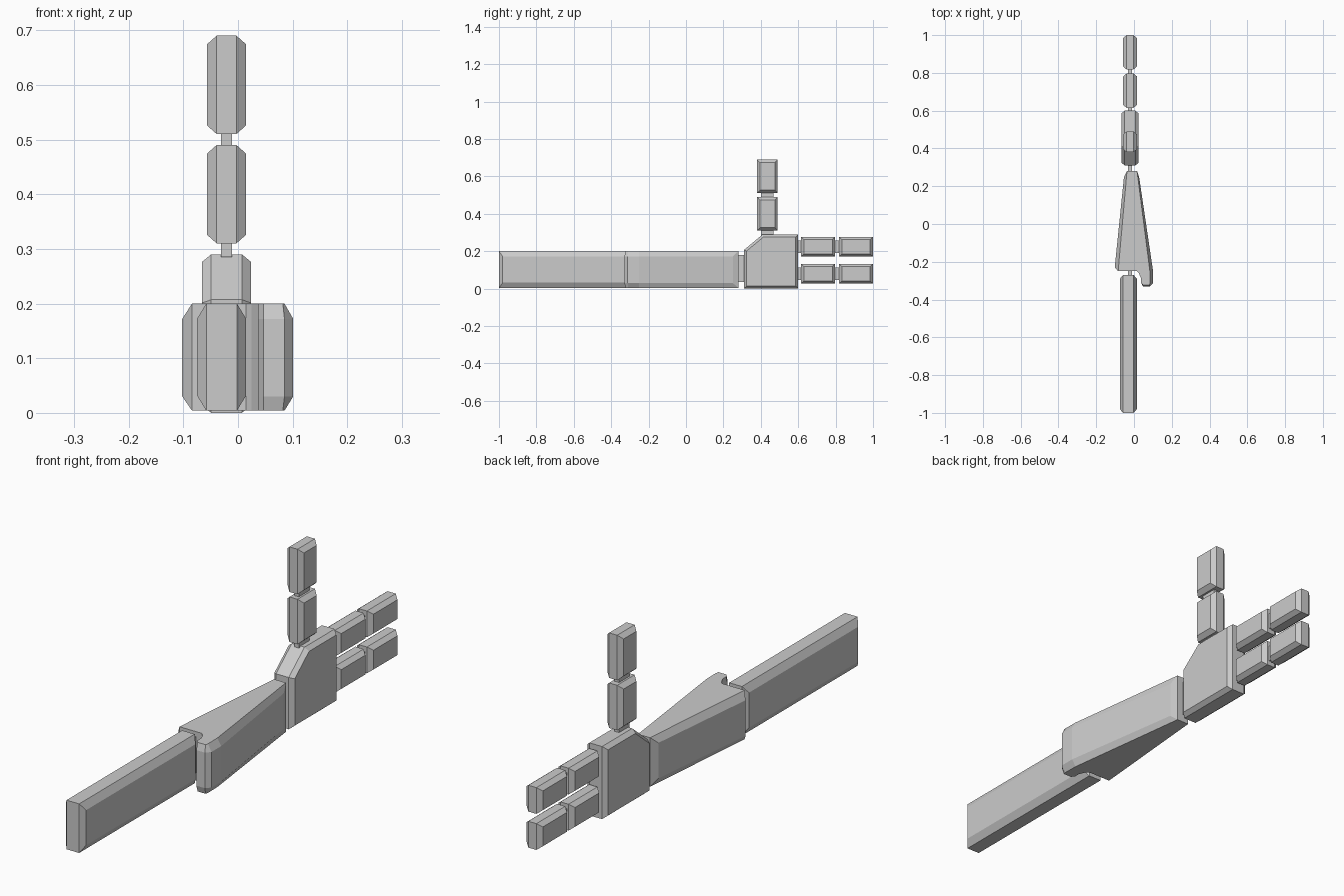
import bpy
import bmesh

cube = bpy.data.objects.get("Cube")
if cube:
    bpy.data.objects.remove(cube, do_unlink=True)

grey = bpy.data.materials.new("plain grey")
grey.use_nodes = True
grey.diffuse_color = (0.6, 0.6, 0.6, 1)
grey.node_tree.nodes["Principled BSDF"].inputs["Base Color"].default_value = (0.6, 0.6, 0.6, 1)


def loft(name, rings):
    """Join matching rings of points into a closed solid."""
    bm = bmesh.new()
    loops = [[bm.verts.new(p) for p in ring] for ring in rings]
    for a, b in zip(loops, loops[1:]):
        for i in range(len(a)):
            j = (i + 1) % len(a)
            bm.faces.new((a[i], a[j], b[j], b[i]))
    bm.faces.new(loops[0][::-1])
    bm.faces.new(loops[-1])
    bmesh.ops.remove_doubles(bm, verts=bm.verts, dist=0.0005)
    bmesh.ops.recalc_face_normals(bm, faces=bm.faces)
    mesh = bpy.data.meshes.new(name)
    bm.to_mesh(mesh)
    bm.free()
    mesh.materials.append(grey)
    obj = bpy.data.objects.new(name, mesh)
    bpy.context.collection.objects.link(obj)
    return obj


def slab(name, outline, cx, core, half, inset_y, inset_z):
    """Side outline (y, z) with a flat rim and chamfered left and right faces."""
    ys, zs = zip(*outline)
    my, mz = (min(ys) + max(ys)) / 2, (min(zs) + max(zs)) / 2
    sy = 1 - 2 * inset_y / (max(ys) - min(ys))
    sz = 1 - 2 * inset_z / (max(zs) - min(zs))
    small = [(my + (y - my) * sy, mz + (z - mz) * sz) for y, z in outline]
    layers = [(-half, small), (-core, outline), (core, outline), (half, small)]
    return loft(name, [[(cx + x, y, z) for y, z in ring] for x, ring in layers])


def rect(y0, y1, z0, z1):
    return [(y0, z0), (y1, z0), (y1, z1), (y0, z1)]


def joint(name, y0, y1, z0, z1):
    """Thin plain connector between two segments."""
    outline = rect(y0, y1, z0, z1)
    return loft(name, [[(x, y, z) for y, z in outline] for x in (-0.031, -0.011)])


MID = -0.021

# Upper arm
slab("upper_arm", rect(-1, -0.27, 0.004, 0.2), -0.03, 0.028, 0.045, 0.02, 0.028)
joint("elbow_joint", -0.28, -0.24, 0.035, 0.18)

# Forearm with elbow hook: cap outline x, y, then the wider middle outline x, y
forearm = [
    (-0.084, -0.25, -0.084, -0.25), (0.015, -0.25, 0.015, -0.25),
    (0.025, -0.26, 0.025, -0.26), (0.037, -0.285, 0.037, -0.285),
    (0.037, -0.31, 0.037, -0.31), (0.047, -0.322, 0.047, -0.33),
    (0.082, -0.322, 0.085, -0.33), (0.085, -0.31, 0.101, -0.312),
    (0.084, -0.25, 0.101, -0.25), (0.016, 0.28, 0.027, 0.25),
    (0.016, 0.28, 0.016, 0.28), (-0.037, 0.28, -0.037, 0.28),
    (-0.037, 0.28, -0.053, 0.25), (-0.084, -0.25, -0.102, -0.23),
]
cap = [p[:2] for p in forearm]
middle = [p[2:] for p in forearm]
levels = [(0.004, cap), (0.03, middle), (0.172, middle), (0.2, cap)]
loft("forearm", [[(x, y, z) for x, y in ring] for z, ring in levels])
joint("wrist_joint", 0.27, 0.32, 0.035, 0.18)

# Palm with a sloped upper corner
palm = [(0.31, 0), (0.6, 0), (0.6, 0.29), (0.41, 0.29), (0.31, 0.207)]
slab("palm", palm, MID, 0.028, 0.045, 0.014, 0.014)

# Thumb pointing up
for part, z in (("lower", 0.31), ("upper", 0.51)):
    slab("thumb_" + part, rect(0.38, 0.49, z, z + 0.18), MID, 0.018, 0.036, 0.015, 0.016)
    joint("thumb_joint_" + part, 0.4, 0.467, z - 0.025, z + 0.005)

# Two fingers pointing back
for finger, z in (("lower", 0.027), ("upper", 0.171)):
    for part, y in (("inner", 0.615), ("outer", 0.818)):
        name = finger + "_finger_" + part
        slab(name, rect(y, y + 0.182, z, z + 0.105), MID, 0.018, 0.036, 0.015, 0.014)
        joint(name + "_joint", y - 0.025, y + 0.005, z + 0.02, z + 0.085)
